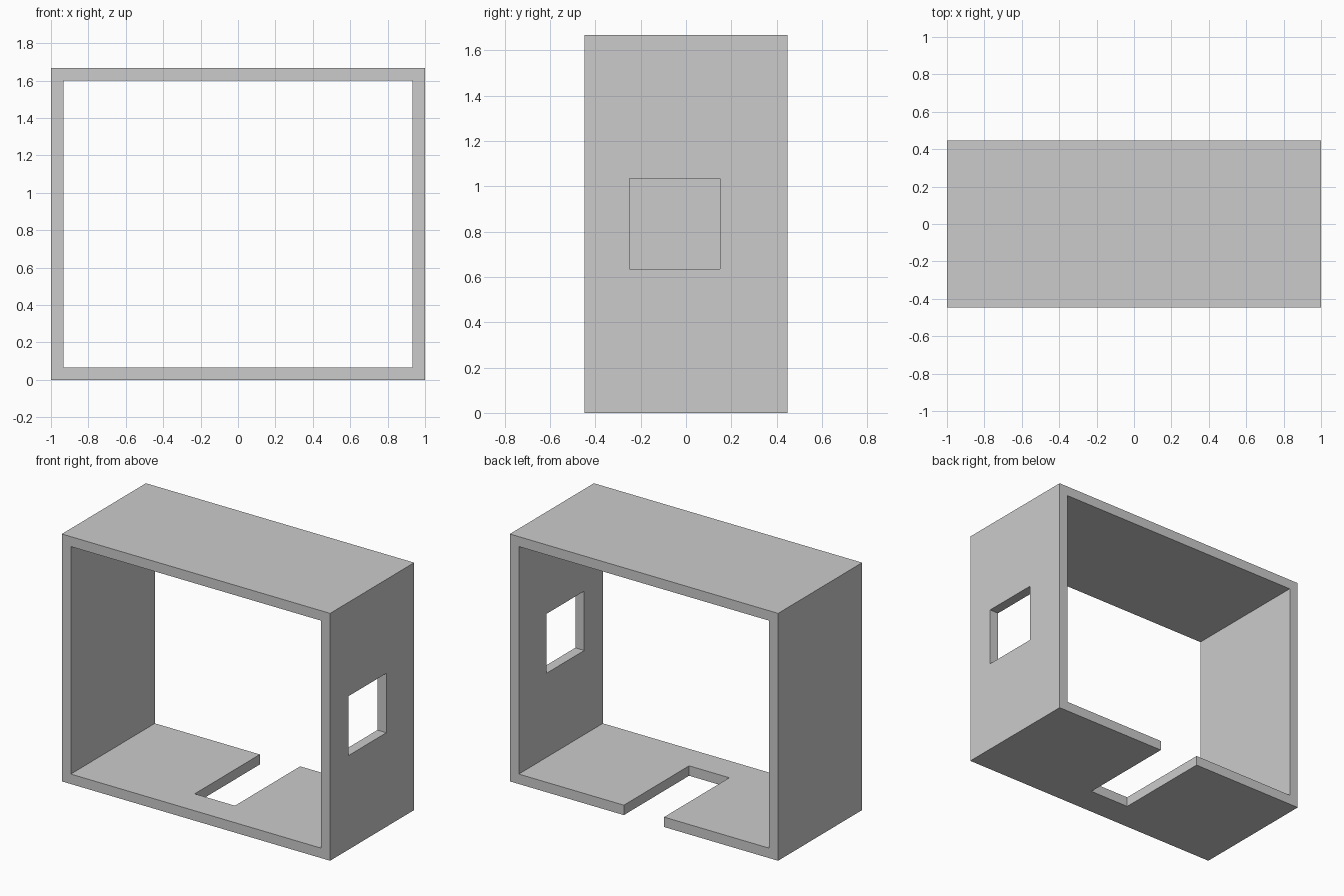
import bpy

if "Cube" in bpy.data.objects:
    bpy.data.objects.remove(bpy.data.objects["Cube"])

W, D, H, T = 1.0, 0.4475, 1.667, 0.067   # half width, half depth, height, wall thickness


def rect(x0, x1, z0, z1):
    return [(x0, z0), (x1, z0), (x1, z1), (x0, z1)]


def cut(target, lo, hi):
    """Subtract an axis-aligned box from the target."""
    size = [b - a for a, b in zip(lo, hi)]
    mid = [(a + b) / 2 for a, b in zip(lo, hi)]
    bpy.ops.mesh.primitive_cube_add(size=1, location=mid)
    cutter = bpy.context.object
    cutter.scale = size
    cutter.hide_render = True
    mod = target.modifiers.new("opening", 'BOOLEAN')
    mod.operation = 'DIFFERENCE'
    mod.solver = 'EXACT'
    mod.object = cutter
    bpy.context.view_layer.objects.active = target
    bpy.ops.object.modifier_apply(modifier=mod.name)
    bpy.data.objects.remove(cutter)


# open box frame: outer and inner rectangles swept from front to back
loops = [rect(-W, W, 0, H), rect(-W + T, W - T, T, H - T)]
verts = [(x, y, z) for y in (-D, D) for loop in loops for x, z in loop]
faces = []
for i in range(4):
    j = (i + 1) % 4
    faces += [(i, j, j + 4, i + 4),               # front rim
              (j + 8, i + 8, i + 12, j + 12),     # back rim
              (j, i, i + 8, j + 8),               # outer side
              (i + 4, j + 4, j + 12, i + 12)]     # inner side
mesh = bpy.data.meshes.new("box_frame")
mesh.from_pydata(verts, [], faces)
frame = bpy.data.objects.new("box_frame", mesh)
bpy.context.collection.objects.link(frame)

# slot in the floor, open at the back
cut(frame, (-0.15, -0.247, -0.1), (0.15, D + 0.1, 0.2))
# square window in the right wall
cut(frame, (0.8, -0.249, 0.634), (1.1, 0.151, 1.034))
